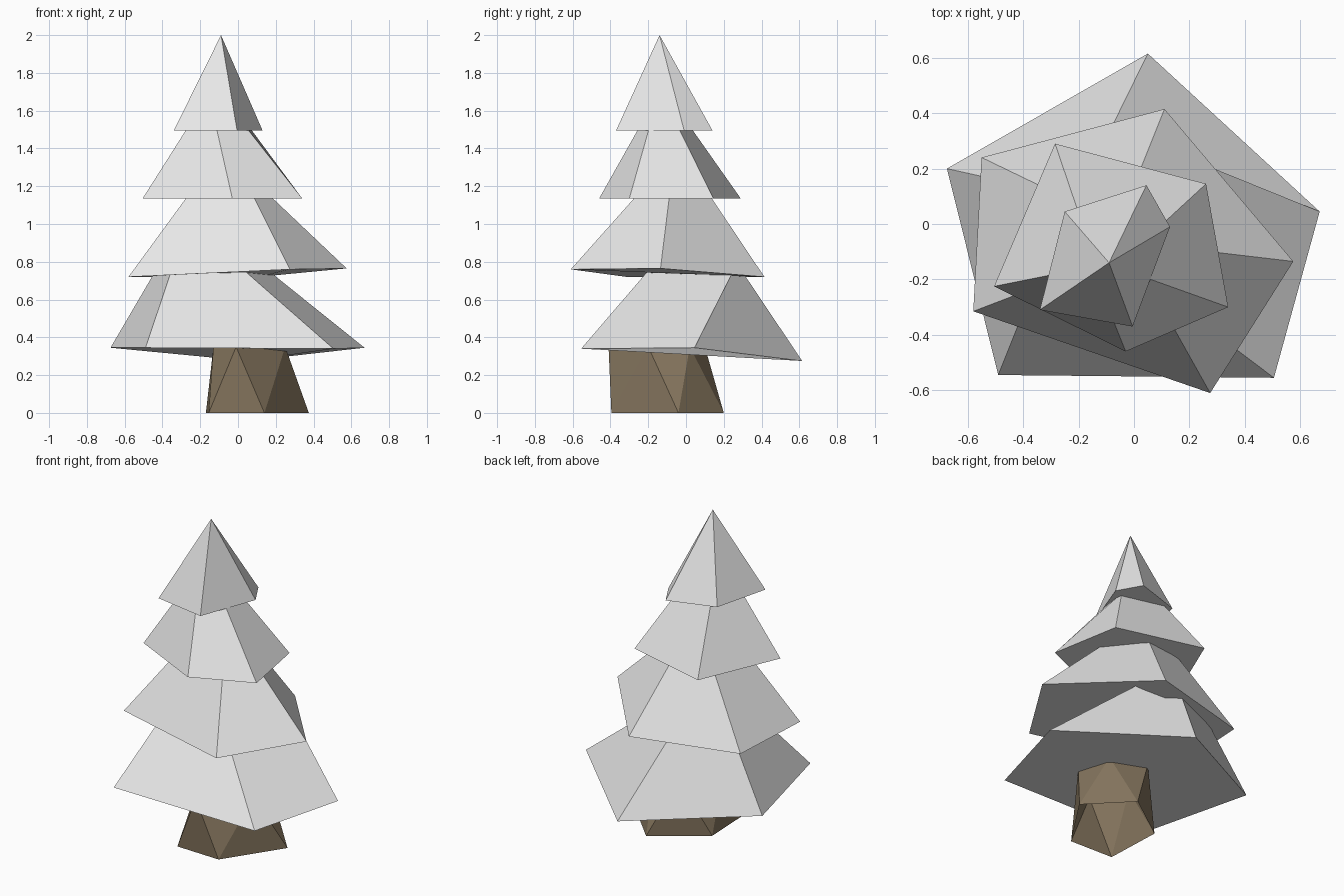
import bpy
import bmesh
from mathutils import Vector

cube = bpy.data.objects.get("Cube")
if cube:
    bpy.data.objects.remove(cube, do_unlink=True)


def make_material(name, colour):
    mat = bpy.data.materials.new(name)
    mat.use_nodes = True
    mat.diffuse_color = colour
    mat.node_tree.nodes["Principled BSDF"].inputs["Base Color"].default_value = colour
    return mat


def finish(bm, name, mat):
    """Turn a bmesh into a flat shaded object."""
    bmesh.ops.recalc_face_normals(bm, faces=bm.faces[:])
    mesh = bpy.data.meshes.new(name)
    bm.to_mesh(mesh)
    bm.free()
    mesh.materials.append(mat)
    obj = bpy.data.objects.new(name, mesh)
    bpy.context.collection.objects.link(obj)
    return obj


def ring(bm, points, heights):
    return [bm.verts.new((x, y, z)) for (x, y), z in zip(points, heights)]


def make_tier(name, rim, rim_z, neck, neck_z, mat):
    """Five sided skirt: a wide rim, a narrower twisted neck and both caps."""
    bm = bmesh.new()
    low = ring(bm, rim, rim_z)
    high = ring(bm, neck, [neck_z] * len(neck))
    # run the neck a little way up inside the tier above
    for a, b in zip(low, high):
        b.co = a.co.lerp(b.co, 1.1)
    for i in range(len(low)):
        j = (i + 1) % len(low)
        bm.faces.new((low[i], low[j], high[j], high[i]))
    bm.faces.new(low[::-1])
    bm.faces.new(high)
    return finish(bm, name, mat)


def make_tip(name, rim, rim_z, apex, mat):
    """Five sided pyramid."""
    bm = bmesh.new()
    low = ring(bm, rim, [rim_z] * len(rim))
    top = bm.verts.new(Vector(apex))
    for i in range(len(low)):
        bm.faces.new((low[i], low[(i + 1) % len(low)], top))
    bm.faces.new(low[::-1])
    return finish(bm, name, mat)


def make_trunk(name, base, top, height, mat):
    """Faceted stump: alternating triangles between two offset rings."""
    bm = bmesh.new()
    low = ring(bm, base, [0] * len(base))
    high = ring(bm, top, [height] * len(top))
    for i in range(len(low)):
        j = (i + 1) % len(low)
        bm.faces.new((low[i], low[j], high[i]))
        bm.faces.new((low[j], high[j], high[i]))
    return finish(bm, name, mat)


foliage = make_material("pale grey foliage", (0.8, 0.8, 0.8, 1))
bark = make_material("brown bark", (0.237, 0.18, 0.112, 1))

# Trunk, open underneath
make_trunk(
    "trunk",
    [(0.14, -0.395), (0.375, -0.04), (0.14, 0.2), (-0.17, -0.02), (-0.155, -0.385)],
    [(0.25, -0.2), (0.2, 0.02), (-0.02, 0.1), (-0.13, -0.2), (-0.01, -0.41)],
    0.35, bark)

# Foliage tiers, listed from the back point round by the -x side
make_tier(
    "lower_tier",
    [(0.05, 0.615), (-0.675, 0.2), (-0.49, -0.545), (0.505, -0.555), (0.67, 0.045)],
    [0.275, 0.345, 0.345, 0.34, 0.345],
    [(-0.1, 0.31), (-0.45, 0.15), (-0.36, -0.22), (0.06, -0.22), (0.19, 0.24)],
    0.73, foliage)
make_tier(
    "middle_tier",
    [(0.11, 0.415), (-0.55, 0.24), (-0.58, -0.315), (0.275, -0.61), (0.575, -0.135)],
    [0.72, 0.72, 0.72, 0.76, 0.765],
    [(0, 0.14), (-0.26, 0.1), (-0.28, -0.2), (0.09, -0.28), (0.19, -0.09)],
    1.13, foliage)
make_tier(
    "upper_tier",
    [(-0.285, 0.29), (-0.505, -0.225), (-0.03, -0.46), (0.34, -0.3), (0.26, 0.145)],
    [1.135] * 5,
    [(-0.2, 0.04), (-0.28, -0.18), (-0.11, -0.26), (0.06, -0.2), (0.07, -0.03)],
    1.49, foliage)
make_tip(
    "tree_tip",
    [(0.045, 0.14), (-0.25, 0.045), (-0.34, -0.31), (-0.005, -0.37), (0.13, -0.01)],
    1.495, (-0.09, -0.14, 2), foliage)
